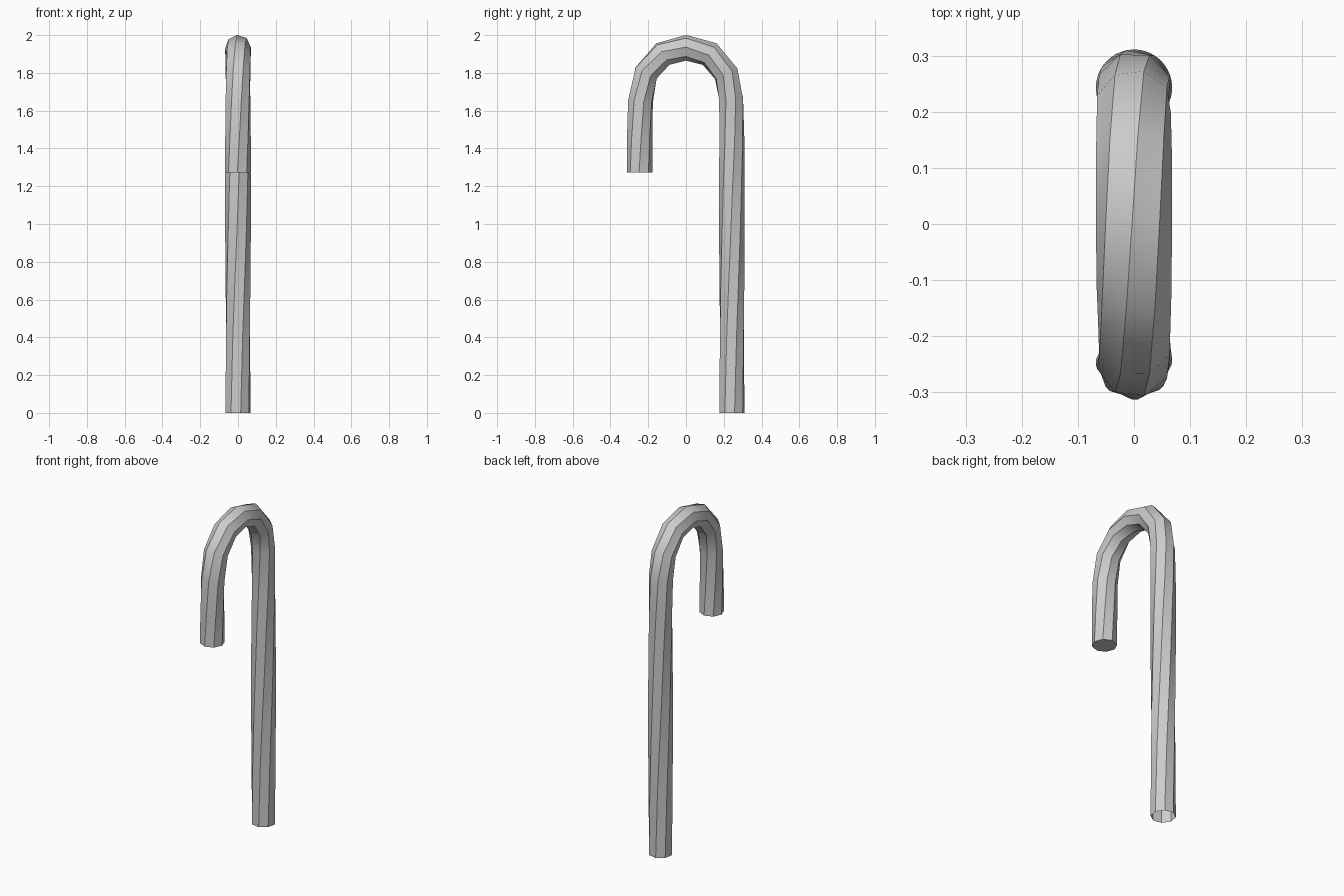
import bpy, bmesh
from math import sin, cos, radians, pi
from mathutils import Vector

if "Cube" in bpy.data.objects:
    bpy.data.objects.remove(bpy.data.objects["Cube"])

SIDES = 8
RADIUS = 0.068
TWIST = radians(9)

# Centre line in (y, z): straight shaft, round hook, short drop
path = [(0.243, 0), (0.243, 0.40), (0.243, 0.67), (0.243, 0.92), (0.243, 1.20),
        (0.243, 1.43), (0.239, 1.66), (0.213, 1.795), (0.125, 1.90), (0, 1.933),
        (-0.122, 1.90), (-0.211, 1.80), (-0.241, 1.65), (-0.245, 1.45), (-0.245, 1.272)]
pts = [Vector((0, y, z)) for y, z in path]

bm = bmesh.new()
rings = []
for k, p in enumerate(pts):
    if k in (0, len(pts) - 1):
        tangent = Vector((0, 0, 1 if k == 0 else -1))
    else:
        tangent = ((pts[k + 1] - p).normalized() + (p - pts[k - 1]).normalized()).normalized()
    side = Vector((1, 0, 0))
    out = tangent.cross(side)
    ring = []
    for i in range(SIDES):
        a = 2 * pi * i / SIDES + k * TWIST + radians(12)
        ring.append(bm.verts.new(p + RADIUS * (cos(a) * side + sin(a) * out)))
    rings.append(ring)

# Twisted skin, split along the spiral creases
for lo, hi in zip(rings, rings[1:]):
    for i in range(SIDES):
        j = (i + 1) % SIDES
        bm.faces.new((lo[i], lo[j], hi[j]))
        bm.faces.new((lo[i], hi[j], hi[i]))

# Closed hook tip; the foot stays open
bm.faces.new(rings[-1])
bmesh.ops.recalc_face_normals(bm, faces=bm.faces[:])

mesh = bpy.data.meshes.new("cane")
bm.to_mesh(mesh)
bm.free()
cane = bpy.data.objects.new("cane", mesh)
bpy.context.collection.objects.link(cane)
bpy.context.view_layer.objects.active = cane
cane.select_set(True)
bpy.ops.object.shade_smooth_by_angle(angle=radians(50))
